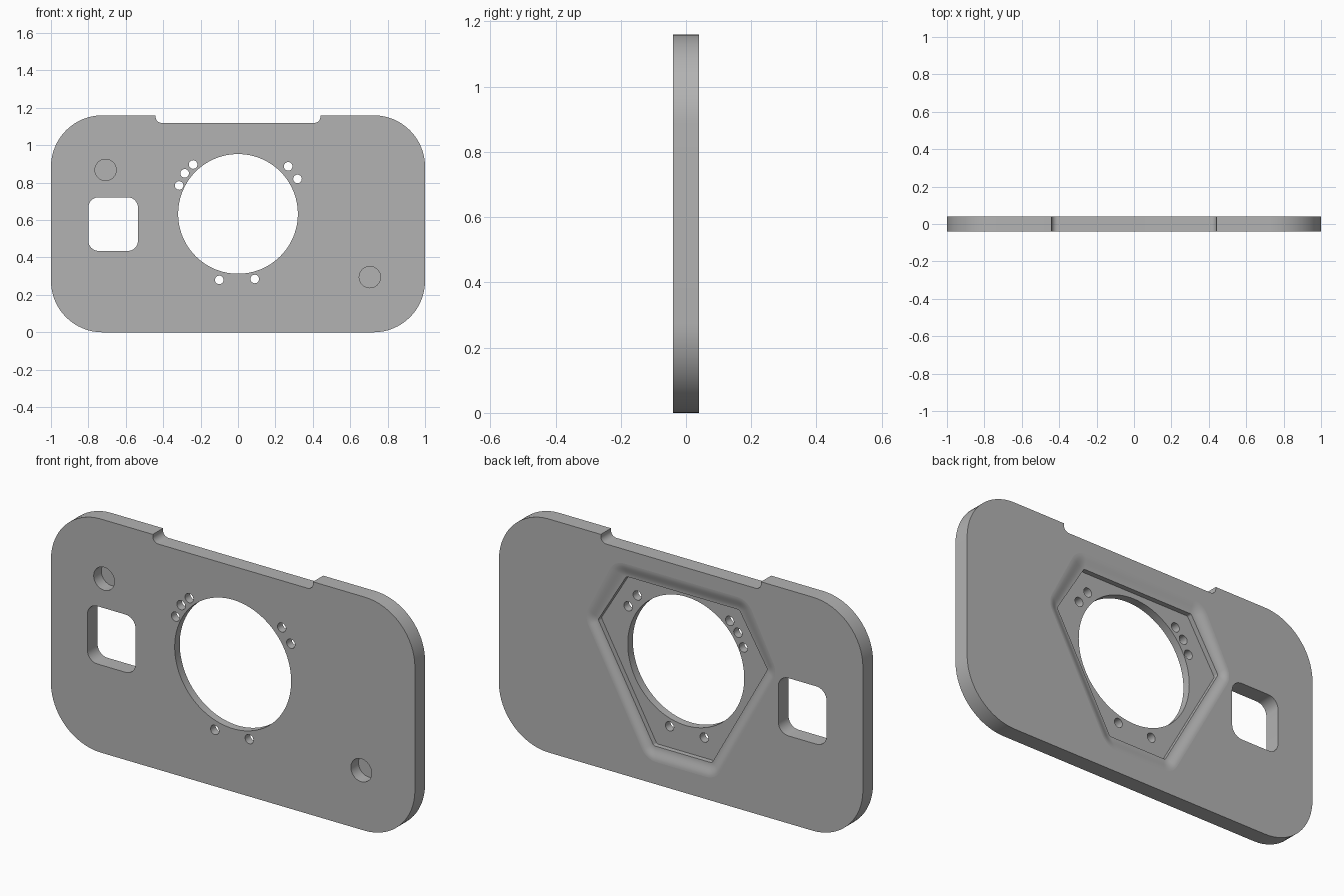
import bpy
import bmesh
import math
from mathutils import Vector

cube = bpy.data.objects.get("Cube")
if cube:
    bpy.data.objects.remove(cube, do_unlink=True)

grey = bpy.data.materials.new("plain_grey")
grey.use_nodes = True
grey.diffuse_color = (0.45, 0.45, 0.45, 1)
grey.node_tree.nodes["Principled BSDF"].inputs["Base Color"].default_value = (0.45, 0.45, 0.45, 1)

HALF = 0.04  # half the plate thickness


def rounded(points, radii, steps=8):
    """Polygon in x, z with each corner replaced by a tangent arc."""
    out = []
    for i, p in enumerate(points):
        p = Vector(p)
        a = (Vector(points[i - 1]) - p).normalized()
        b = (Vector(points[(i + 1) % len(points)]) - p).normalized()
        r = radii[i] if isinstance(radii, list) else radii
        if r == 0:
            out.append(p)
            continue
        half = a.angle(b) / 2
        centre = p + (a + b).normalized() * r / math.sin(half)
        start = p + a * r / math.tan(half) - centre
        end = p + b * r / math.tan(half) - centre
        sweep = math.pi - 2 * half
        for k in range(steps + 1):
            t = k / steps
            out.append(centre + (start * math.sin((1 - t) * sweep)
                                 + end * math.sin(t * sweep)) / math.sin(sweep))
    return out


def circle(x, z, r, n):
    return [Vector((x + r * math.cos(math.tau * i / n), z + r * math.sin(math.tau * i / n)))
            for i in range(n)]


def box(x0, x1, z0, z1):
    return [(x0, z0), (x1, z0), (x1, z1), (x0, z1)]


def loft(name, layers):
    """Solid through a list of (outline, y) layers with matching point counts."""
    bm = bmesh.new()
    loops = [[bm.verts.new((p[0], y, p[1])) for p in outline] for outline, y in layers]
    for lo, hi in zip(loops, loops[1:]):
        for i in range(len(lo)):
            bm.faces.new((lo[i - 1], lo[i], hi[i], hi[i - 1]))
    bm.faces.new(loops[0])
    bm.faces.new(loops[-1])
    bmesh.ops.recalc_face_normals(bm, faces=bm.faces)
    mesh = bpy.data.meshes.new(name)
    bm.to_mesh(mesh)
    bm.free()
    mesh.materials.append(grey)
    obj = bpy.data.objects.new(name, mesh)
    bpy.context.collection.objects.link(obj)
    return obj


def prism(name, outline, y0=-0.1, y1=0.1):
    return loft(name, [(outline, y0), (outline, y1)])


# Plate outline with the shallow notch in its top edge
outline = [(-1, 0), (1, 0), (1, 1.16), (0.44, 1.16), (0.44, 1.12),
           (-0.44, 1.12), (-0.44, 1.16), (-1, 1.16)]
radii = [0.275, 0.275, 0.275, 0, 0.03, 0.03, 0, 0.275]
plate = prism("mounting_plate", rounded(outline, radii, 16), -HALF, HALF)

# Openings right through the plate
cutters = [prism("lens_cutter", circle(0, 0.633, 0.32, 96)),
           prism("window_cutter", rounded(box(-0.8, -0.535, 0.435, 0.722), 0.055))]
for x, z in [(-0.24, 0.897), (-0.285, 0.85), (-0.315, 0.785), (0.268, 0.887),
             (0.318, 0.82), (-0.1, 0.28), (0.09, 0.285)]:
    cutters.append(prism("screw_hole_cutter", circle(x, z, 0.023, 24)))

# Blind round pockets in the front
for x, z in [(-0.708, 0.868), (0.705, 0.295)]:
    cutters.append(prism("pocket_cutter", circle(x, z, 0.057, 40), -0.1, 0.02))

# Six-sided recess in the back: soft sloping rim, then a straight wall
outer = [(0.19, 0.11), (0.53, 0.73), (0.365, 1.05)]
inner = [(0.16, 0.18), (0.465, 0.725), (0.31, 0.98)]


def hexagon(t):
    side = [Vector(a).lerp(Vector(b), t) for a, b in zip(outer, inner)]
    mirrored = [Vector((-p.x, p.y)) for p in reversed(side)]
    return rounded(side + mirrored, 0.09 + (0.012 - 0.09) * t, 8)


layers = [(hexagon(0), 0.1)]
for k in range(9):
    t = k / 8
    layers.append((hexagon(t), HALF - 0.0075 * (1 - math.cos(math.pi * t))))
layers.append((hexagon(1), 0.0))
cutters.append(loft("recess_cutter", layers))

# Cut everything out of the plate
bpy.ops.object.select_all(action='DESELECT')
bpy.context.view_layer.objects.active = plate
plate.select_set(True)
for cutter in cutters:
    mod = plate.modifiers.new("cut", 'BOOLEAN')
    mod.operation = 'DIFFERENCE'
    mod.solver = 'EXACT'
    mod.object = cutter
    bpy.ops.object.modifier_apply(modifier=mod.name)
    bpy.data.objects.remove(cutter, do_unlink=True)

# Smooth the curved walls, keep the flat faces crisp
bpy.ops.object.shade_smooth_by_angle(angle=math.radians(30))
bm = bmesh.new()
bm.from_mesh(plate.data)
for edge in bm.edges:
    if any(abs(f.normal.y) > 0.9999 for f in edge.link_faces):
        edge.smooth = False
bm.to_mesh(plate.data)
bm.free()
